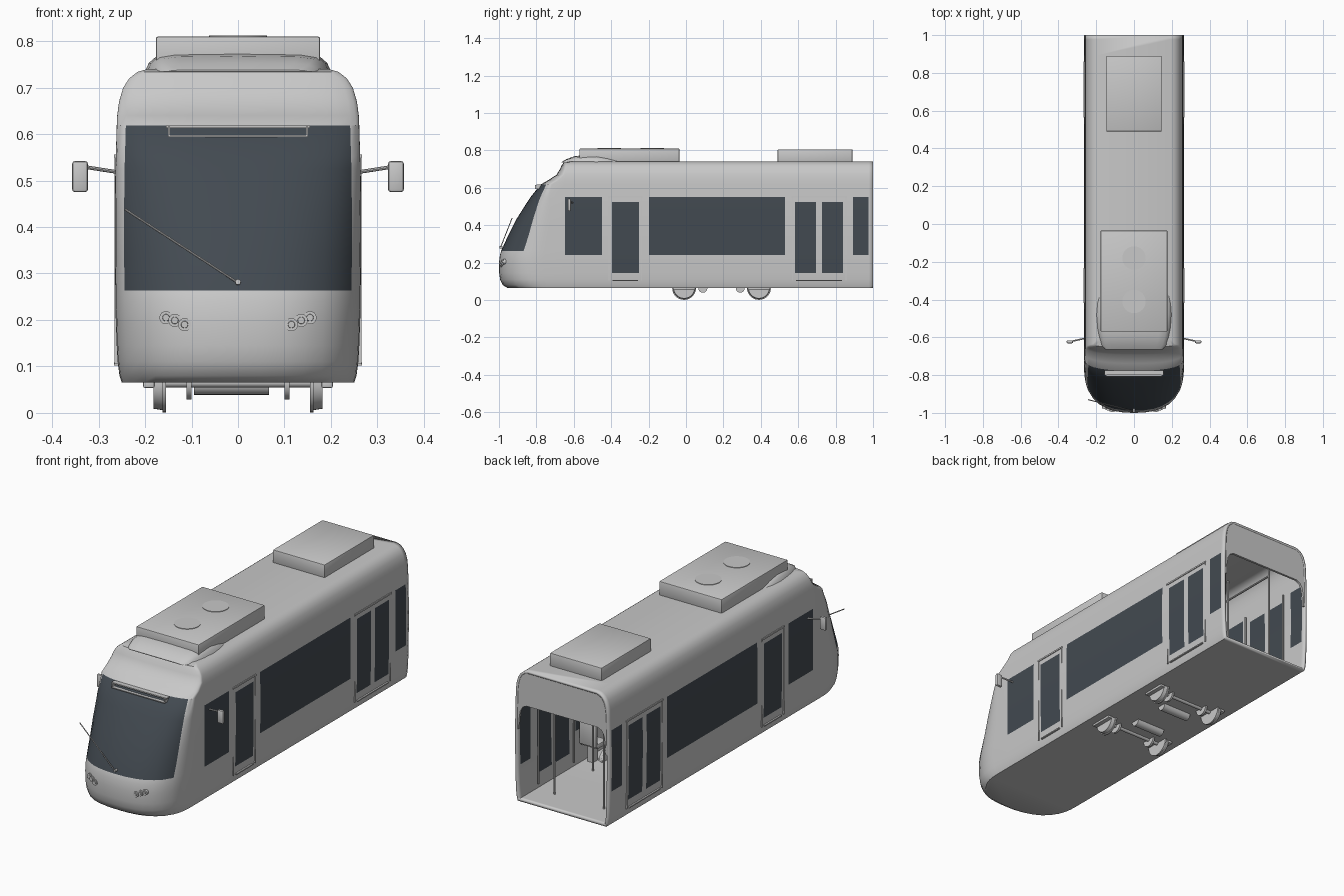
import bpy, bmesh, math
from mathutils import Vector

if "Cube" in bpy.data.objects:
    bpy.data.objects.remove(bpy.data.objects["Cube"])


def material(name, colour):
    m = bpy.data.materials.new(name)
    m.use_nodes = True
    m.diffuse_color = (*colour, 1)
    m.node_tree.nodes["Principled BSDF"].inputs["Base Color"].default_value = (*colour, 1)
    return m


GREY = material("light_grey", (0.58, 0.58, 0.58))
GLASS = material("dark_glass", (0.055, 0.068, 0.082))


def finish(name, bm, mats=(GREY,), angle=35):
    bmesh.ops.recalc_face_normals(bm, faces=bm.faces)
    mesh = bpy.data.meshes.new(name)
    bm.to_mesh(mesh)
    bm.free()
    ob = bpy.data.objects.new(name, mesh)
    bpy.context.collection.objects.link(ob)
    for m in mats:
        mesh.materials.append(m)
    bpy.ops.object.select_all(action="DESELECT")
    ob.select_set(True)
    bpy.context.view_layer.objects.active = ob
    bpy.ops.object.shade_smooth_by_angle(angle=math.radians(angle))
    return ob


def box(name, x, y, z, bevel=0.0, mat=GREY):
    bm = bmesh.new()
    bmesh.ops.create_cube(bm, size=1)
    for v in bm.verts:
        for i, (a, b) in enumerate((x, y, z)):
            v.co[i] = (a + b) / 2 + v.co[i] * (b - a)
    if bevel:
        bmesh.ops.bevel(bm, geom=bm.edges[:], offset=bevel, segments=2, affect="EDGES", profile=0.5)
    return finish(name, bm, (mat,))


def rod(name, a, b, r1, r2=None, sides=24):
    a, b = Vector(a), Vector(b)
    bm = bmesh.new()
    bmesh.ops.create_cone(bm, cap_ends=True, segments=sides, radius1=r1,
                          radius2=r1 if r2 is None else r2, depth=(b - a).length)
    turn = (b - a).to_track_quat("Z", "Y").to_matrix()
    for v in bm.verts:
        v.co = turn @ v.co + (a + b) / 2
    return finish(name, bm)


# Body shell: horizontal outlines (height, half width, nose tip, nose depth)
LEVELS = [(.065, .25, -.955, .22), (.08, .255, -.98, .235), (.11, .259, -.994, .24),
          (.145, .261, -.999, .24), (.2, .263, -1, .24), (.24, .264, -.995, .24),
          (.263, .264, -.988, .24), (.34, .265, -.953, .22), (.43, .265, -.908, .18),
          (.525, .264, -.848, .12), (.552, .263, -.83, .105), (.618, .261, -.777, .06),
          (.64, .26, -.738, .055), (.67, .256, -.692, .04), (.7, .247, -.674, .03),
          (.72, .234, -.665, .025), (.734, .216, -.655, .02), (.74, .195, -.63, .02)]
HALF = [0, .2, .4, .55, .7, .82, .925, .97, .99, .998, 1]
NOSE = [-u for u in HALF[:0:-1]] + HALF
WINDOWS = [(-.648, -.45), (-.198, .53), (.893, .977)]
DOOR_PANES = [(-.396, -.252), (.583, .695), (.727, .84)]
STATIONS = sorted(y for pair in WINDOWS + DOOR_PANES for y in pair) + [1]


def nose_y(u, tip, depth):
    return tip + depth * (1 - (1 - min(abs(u), 1) ** 2.5) ** 0.4)


def outline(z, w, tip, depth):
    side = [max(y, tip + depth + .01) for y in STATIONS]
    return ([(-w, y, z) for y in reversed(side)]
            + [(u * w, nose_y(u, tip, depth), z) for u in NOSE]
            + [(w, y, z) for y in side])


def is_glass(c):
    if c.y < -.7:
        return .263 < c.z < .618 and abs(c.x) < .925 * .262
    if abs(c.x) < .25:
        return False
    tall = any(a < c.y < b for a, b in DOOR_PANES) and .145 < c.z < .525
    wide = any(a < c.y < b for a, b in WINDOWS) and .24 < c.z < .552
    return tall or wide


bm = bmesh.new()
rings = [[bm.verts.new(p) for p in outline(*lv)] for lv in LEVELS]
for low, high in zip(rings, rings[1:]):
    for i in range(len(low) - 1):
        f = bm.faces.new((low[i], low[i + 1], high[i + 1], high[i]))
        f.material_index = int(is_glass(f.calc_center_median()))
bm.faces.new(rings[0])
bm.faces.new(rings[-1])
body = finish("body_shell", bm, (GREY, GLASS))
shell = body.modifiers.new("thickness", "SOLIDIFY")
shell.thickness = 0.012
shell.offset = -1

# Rear header panel above the open gangway
outer = [(w - .002, z) for z, w, _, _ in LEVELS if z > .42]
inner = [(.246, .43), (.244, .48), (.237, .525), (.222, .55), (.2, .56)]
arch = outer + [(-x, z) for x, z in reversed(outer)]
arch += [(-x, z) for x, z in inner] + list(reversed(inner))
bm = bmesh.new()
face = bm.faces.new([bm.verts.new((x, .988, min(z, .738))) for x, z in arch])
out = bmesh.ops.extrude_face_region(bm, geom=[face])["geom"]
bmesh.ops.translate(bm, vec=(0, .0115, 0),
                    verts=[g for g in out if isinstance(g, bmesh.types.BMVert)])
finish("rear_header", bm)

# Roof units and fan rings
box("front_roof_unit", (-.177, .177), (-.57, -.035), (.735, .81), .005)
box("rear_roof_unit", (-.146, .146), (.49, .89), (.735, .805), .004)
for y in (-.18, -.41):
    rod("roof_fan", (0, y, .808), (0, y, .8125), .062, sides=32)

# Fairing in front of the roof unit
bm = bmesh.new()
FAIRING = [(-.665, .15, .738), (-.64, .172, .753), (-.6, .185, .768), (-.55, .195, .775),
           (-.48, .2, .775), (-.42, .196, .765), (-.37, .185, .75), (-.345, .172, .738)]
SECTION = [(-1, 0), (-.96, .45), (-.88, .8), (-.7, .95), (0, 1), (.7, .95), (.88, .8), (.96, .45), (1, 0)]
rows = [[bm.verts.new((s * w, y, .735 + h * (z - .735))) for s, h in SECTION] for y, w, z in FAIRING]
for a, b in zip(rows, rows[1:]):
    for i in range(len(SECTION) - 1):
        bm.faces.new((a[i], a[i + 1], b[i + 1], b[i]))
bm.faces.new(rows[0])
bm.faces.new(rows[-1])
finish("roof_fairing", bm)

# Destination display frame at the top of the windscreen
box("display_top", (-.155, .155), (-.8, -.775), (.613, .619))
box("display_bottom", (-.15, .15), (-.808, -.79), (.594, .598))
for s in (-1, 1):
    box("display_side", sorted((s * .146, s * .151)), (-.806, -.775), (.594, .616))

# Wiper
rod("wiper_pivot", (0, -.975, .28), (0, -.998, .282), .006, sides=12)
rod("wiper_arm", (0, -.992, .28), (-.243, -.93, .438), .0025, sides=8)

for s in (-1, 1):
    # Mirrors
    rod("mirror_arm", (s * .258, -.605, .518), (s * .335, -.622, .53), .004, sides=8)
    box("mirror_head", sorted((s * .323, s * .357)), (-.632, -.616), (.475, .542), .006)
    # Headlight clusters
    for x, z in ((.155, .205), (.136, .199), (.115, .19)):
        y = nose_y(x / .263, -1, .24)
        rod("headlight_ring", (s * x, y + .02, z), (s * x, y - .005, z), .014)
        rod("headlight_lens", (s * x, y, z), (s * x, y - .008, z), .009, .007)
    # Door frames with top and bottom tracks
    for a, b in ((-.412, -.237), (.568, .855)):
        x = sorted((s * .255, s * .267))
        box("door_top_track", x, (a - .005, b + .005), (.548, .556))
        box("door_bottom_track", x, (a + .02, b - .02), (.102, .108))
        for y in (a, b):
            box("door_post", sorted((s * .255, s * .2655)), (y - .002, y + .002), (.105, .55))
        rod("door_handrail", (s * .235, a, .1), (s * .235, a, .55), .005, sides=10)
        rod("door_handrail", (s * .235, b, .1), (s * .235, b, .55), .005, sides=10)
    # Interior poles and seats
    for y in (-.42, -.22, .2, .55, .86):
        rod("grab_pole", (s * .14, y, .075), (s * .14, y, .73), .005, sides=10)
    rod("ceiling_rail", (s * .14, -.42, .62), (s * .14, .86, .62), .005, sides=10)
    for y in (-.12, .06, .24, .42):
        box("seat_base", sorted((s * .15, s * .248)), (y, y + .08), (.16, .185), .006)
        box("seat_back", sorted((s * .15, s * .248)), (y + .075, y + .09), (.17, .32), .005)
        box("seat_leg", sorted((s * .19, s * .22)), (y + .02, y + .06), (.075, .165))

# Cab bulkhead
box("cab_bulkhead", (-.25, .25), (-.445, -.435), (.075, .3))

# Wheelsets, brake discs and motors
for y, motor_y in ((-.01, .09), (.39, .29)):
    rod("axle", (-.17, y, .065), (.17, y, .065), .01)
    rod("motor", (-.095, motor_y, .063), (.067, motor_y, .063), .024)
    for s in (-1, 1):
        rod("wheel_flange", (s * .155, y, .065), (s * .163, y, .065), .064, sides=40)
        rod("wheel_tread", (s * .163, y, .065), (s * .182, y, .065), .059, .056, sides=40)
        rod("brake_disc", (s * .1, y, .065), (s * .111, y, .065), .036, sides=32)
        box("axle_box", sorted((s * .18, s * .204)), (y - .06, y + .06), (.054, .07), .003)
